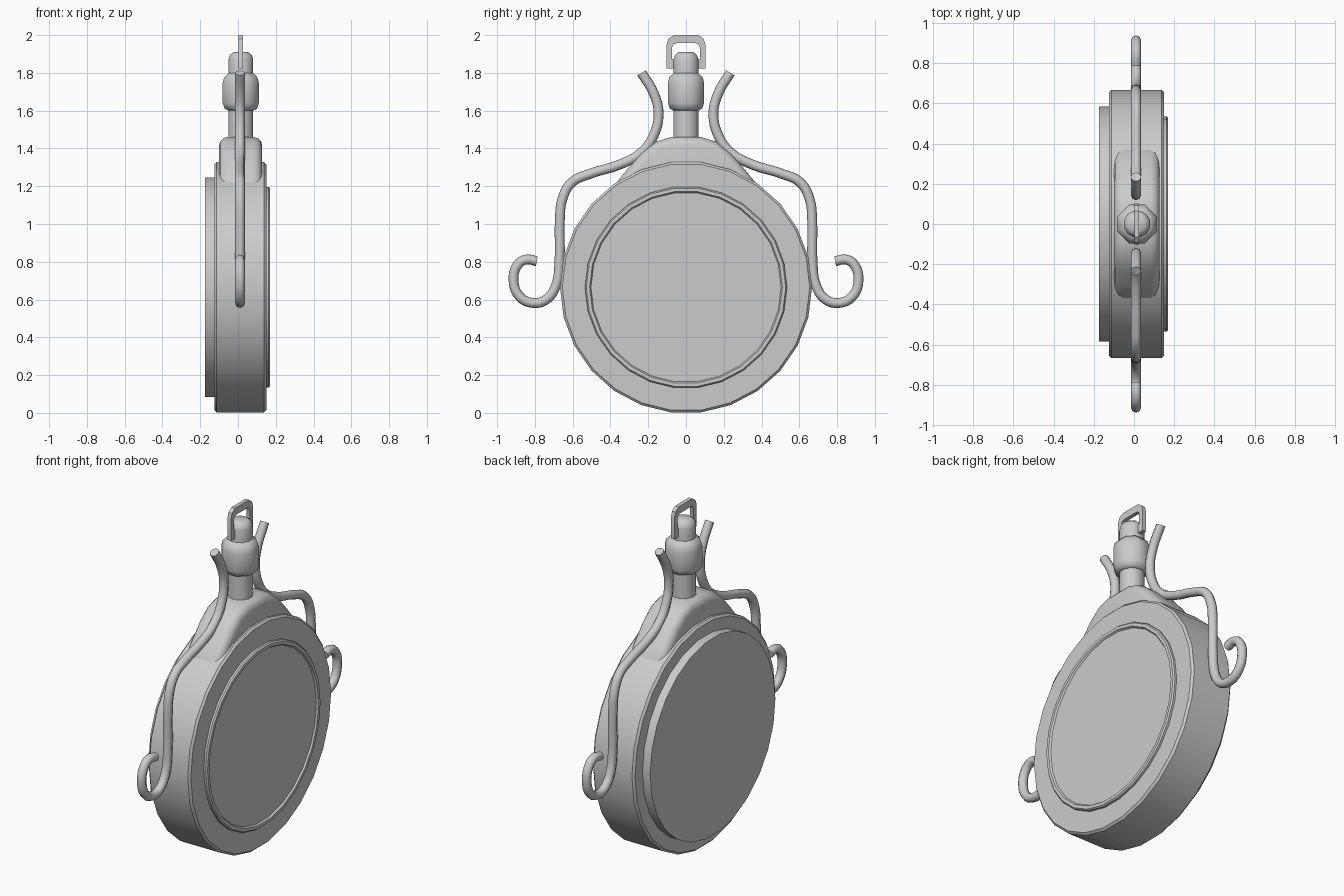
import bpy, bmesh, math
from mathutils import Vector

if "Cube" in bpy.data.objects:
    bpy.data.objects.remove(bpy.data.objects["Cube"])

CX = 0.015     # centre plane of the case
CZ = 0.665     # centre height of the round case


def finish(name, bm, angle=35):
    bmesh.ops.recalc_face_normals(bm, faces=bm.faces)
    mesh = bpy.data.meshes.new(name)
    bm.to_mesh(mesh)
    bm.free()
    ob = bpy.data.objects.new(name, mesh)
    bpy.context.collection.objects.link(ob)
    smooth(ob, angle)
    return ob


def smooth(ob, angle):
    bpy.ops.object.select_all(action='DESELECT')
    ob.select_set(True)
    bpy.context.view_layer.objects.active = ob
    bpy.ops.object.shade_smooth_by_angle(angle=math.radians(angle))


def lathe(name, profile, sides, axis, angle=35):
    """Closed solid of revolution from (radius, position) points along x or z."""
    bm = bmesh.new()
    rings = []
    for r, h in profile:
        ring = []
        for i in range(sides):
            a = 2 * math.pi * (i + 0.5) / sides
            u, v = r * math.sin(a), r * math.cos(a)
            ring.append(bm.verts.new((h, u, CZ + v) if axis == 'x' else (CX + u, v, h)))
        rings.append(ring)
    for a, b in zip(rings, rings[1:]):
        for i in range(sides):
            j = (i + 1) % sides
            bm.faces.new((a[i], a[j], b[j], b[i]))
    bm.faces.new(rings[0])
    bm.faces.new(rings[-1])
    return finish(name, bm, angle)


def plate(name, outline, x0, x1, bevel=0, segments=3):
    """Outline in (y, z) extruded from x0 to x1, with optional rounded rims."""
    bm = bmesh.new()
    face = bm.faces.new([bm.verts.new((x0, y, z)) for y, z in outline])
    ext = bmesh.ops.extrude_face_region(bm, geom=[face])
    bmesh.ops.translate(bm, vec=(x1 - x0, 0, 0),
                        verts=[g for g in ext['geom'] if isinstance(g, bmesh.types.BMVert)])
    if bevel:
        rims = [e for e in bm.edges if abs(e.verts[0].co.x - e.verts[1].co.x) < 1e-6]
        bmesh.ops.bevel(bm, geom=rims, offset=bevel, segments=segments,
                        profile=0.5, affect='EDGES')
    return finish(name, bm)


# Round case, rear cover and front rim with recessed lens
lathe("case", [(0.655, -0.125), (0.667, -0.113), (0.667, 0.138), (0.655, 0.15)], 26, 'x')
lathe("rear_cover", [(0.585, -0.10), (0.585, -0.175)], 26, 'x')
lathe("front_rim", [(0.535, 0.14), (0.535, 0.162), (0.528, 0.17), (0.51, 0.17),
                    (0.503, 0.16)], 26, 'x')

# Shoulder blending the case into the neck
half = [(0.08, 1.46), (0.16, 1.435), (0.235, 1.375), (0.31, 1.29), (0.40, 1.18), (0.42, 1.0)]
plate("shoulder", half + [(-y, z) for y, z in reversed(half)], -0.10, 0.128, 0.045)

# Neck, rounded collar and top stem
lathe("neck", [(0.068, 1.40), (0.068, 1.65)], 12, 'z')
lathe("collar", [(0.07, 1.60), (0.092, 1.61), (0.104, 1.64), (0.104, 1.745),
                 (0.096, 1.775), (0.07, 1.80)], 8, 'z', 60)
lathe("stem", [(0.068, 1.78), (0.068, 1.87), (0.06, 1.895), (0.04, 1.91)], 12, 'z', 60)

# Flat hanging loop with feet turned in to the stem
loop = [(0.04, 1.822), (0.103, 1.822), (0.103, 1.95), (0.093, 1.98), (0.065, 2.0)]
inner = [(0.05, 1.957), (0.066, 1.952), (0.074, 1.935), (0.074, 1.875), (0.04, 1.86)]
plate("hanging_loop", loop + [(-y, z) for y, z in reversed(loop)]
      + [(-y, z) for y, z in reversed(inner)] + inner, 0.003, 0.026)

# Curled wire handles on both sides
path = [(0.235, 1.80), (0.17, 1.69), (0.145, 1.58), (0.175, 1.46), (0.24, 1.375),
        (0.35, 1.315), (0.51, 1.265), (0.605, 1.22), (0.655, 1.13), (0.668, 1.02),
        (0.67, 0.80), (0.69, 0.67), (0.74, 0.60), (0.81, 0.582), (0.88, 0.615),
        (0.913, 0.70), (0.89, 0.785), (0.845, 0.812), (0.79, 0.803)]
for side, name in ((1, "right_wire"), (-1, "left_wire")):
    cu = bpy.data.curves.new(name, 'CURVE')
    cu.dimensions = '3D'
    cu.bevel_depth = 0.026
    cu.bevel_resolution = 2
    cu.use_fill_caps = True
    cu.resolution_u = 4
    sp = cu.splines.new('BEZIER')
    sp.bezier_points.add(len(path) - 1)
    for bp, (y, z) in zip(sp.bezier_points, path):
        bp.co = Vector((0.01, side * y, z))
        bp.handle_left_type = bp.handle_right_type = 'AUTO'
    ob = bpy.data.objects.new(name, cu)
    bpy.context.collection.objects.link(ob)
    bpy.ops.object.select_all(action='DESELECT')
    ob.select_set(True)
    bpy.context.view_layer.objects.active = ob
    bpy.ops.object.convert(target='MESH')
    smooth(bpy.context.object, 50)
